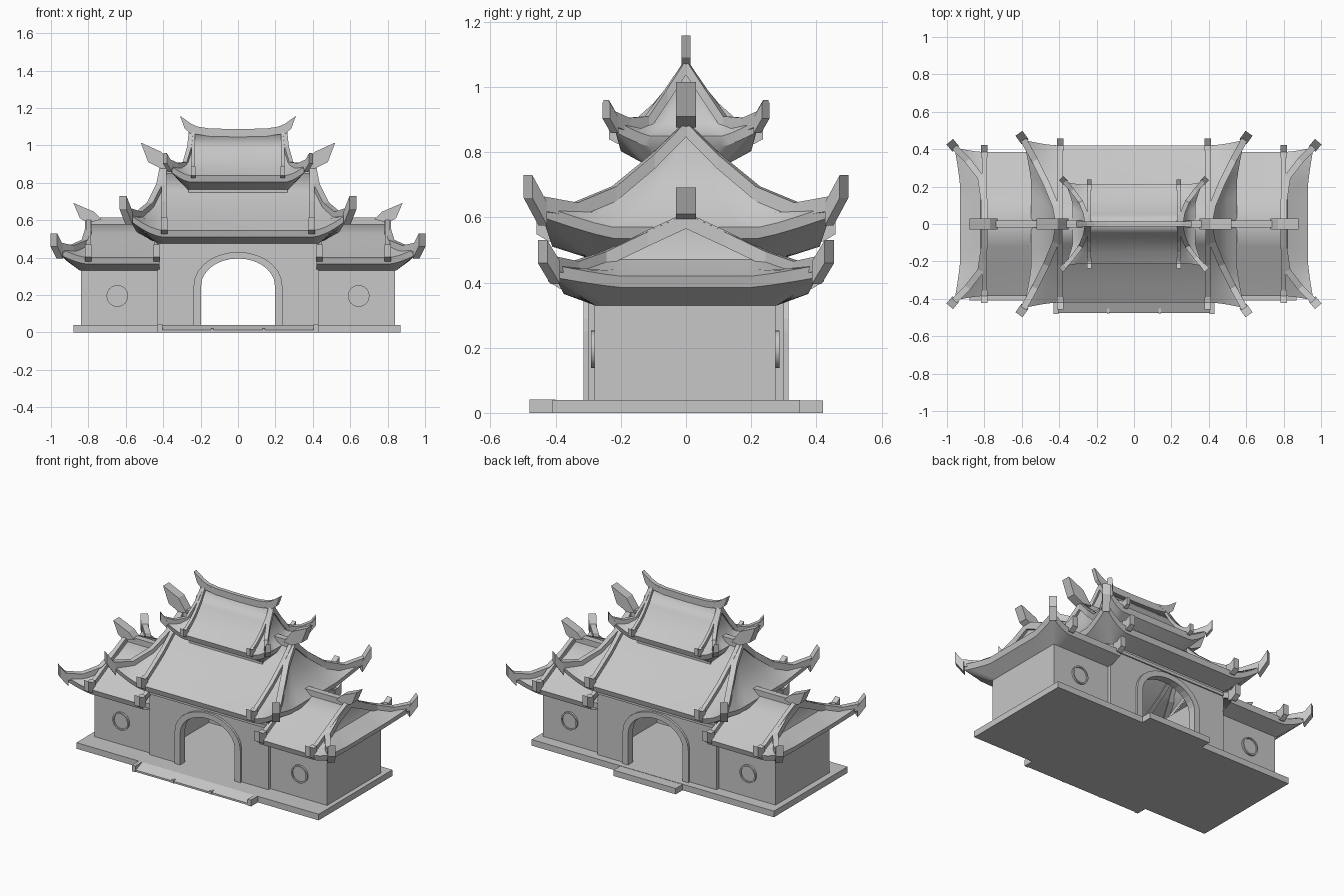
import bpy, bmesh, math
from mathutils import Vector

if "Cube" in bpy.data.objects:
    bpy.data.objects.remove(bpy.data.objects["Cube"], do_unlink=True)

GREY = (0.57, 0.57, 0.57, 1.0)
stone = bpy.data.materials.new("plain grey stone")
stone.use_nodes = True
stone.diffuse_color = GREY
stone.node_tree.nodes["Principled BSDF"].inputs["Base Color"].default_value = GREY


def finish(bm, name, mirror="", smooth=False):
    mesh = bpy.data.meshes.new(name)
    bm.to_mesh(mesh)
    bm.free()
    mesh.materials.append(stone)
    ob = bpy.data.objects.new(name, mesh)
    bpy.context.collection.objects.link(ob)
    if smooth:
        bpy.ops.object.select_all(action="DESELECT")
        ob.select_set(True)
        bpy.context.view_layer.objects.active = ob
        bpy.ops.object.shade_smooth_by_angle(angle=math.radians(30))
    if mirror:
        mod = ob.modifiers.new("mirror", "MIRROR")
        mod.use_axis = ["X" in mirror, "Y" in mirror, False]
    return ob


def box(name, x, y, z, mirror=""):
    bm = bmesh.new()
    for v in bmesh.ops.create_cube(bm, size=1)["verts"]:
        v.co = [lo + (c + 0.5) * (hi - lo) for c, (lo, hi) in zip(v.co, (x, y, z))]
    return finish(bm, name, mirror)


def prism(name, outline, y0, y1, mirror=""):
    """Extrude an xz outline along y."""
    bm = bmesh.new()
    face = bm.faces.new([bm.verts.new((x, y0, z)) for x, z in outline])
    out = bmesh.ops.extrude_face_region(bm, geom=[face])
    for v in out["geom"]:
        if isinstance(v, bmesh.types.BMVert):
            v.co.y = y1
    bmesh.ops.recalc_face_normals(bm, faces=bm.faces)
    return finish(bm, name, mirror)


def beam(name, path, width, lo, hi, mirror):
    """Sweep an upright rectangular section along a path."""
    bm = bmesh.new()
    pts = [Vector(p) for p in path]
    rings = []
    for i, p in enumerate(pts):
        d = pts[min(i + 1, len(pts) - 1)] - pts[max(i - 1, 0)]
        side = Vector((-d.y, d.x, 0)).normalized() * width / 2
        rings.append([bm.verts.new(p + side * s + Vector((0, 0, h)))
                      for s, h in ((-1, lo), (1, lo), (1, hi), (-1, hi))])
    for a, b in zip(rings, rings[1:]):
        for k in range(4):
            bm.faces.new((a[k], a[k - 1], b[k - 1], b[k]))
    bm.faces.new(rings[0])
    bm.faces.new(rings[-1])
    bmesh.ops.recalc_face_normals(bm, faces=bm.faces)
    return finish(bm, name, mirror)


def grid(bm, rows):
    vs = [[bm.verts.new(p) for p in row] for row in rows]
    for a, b in zip(vs, vs[1:]):
        for k in range(len(a) - 1):
            bm.faces.new((a[k], a[k + 1], b[k + 1], b[k]))


def roof(name, x0, hip, mid, side, wall, tip, verges, block):
    """Hip-and-gable roof: one quarter is built, then mirrored both ways."""
    gable = hip[0][0]
    hips = [Vector(p) for p in hip]
    mids, sides = list(mid), list(side)
    # fascia and sloping soffit continue the same rows below the eave
    wx, wy, wz = wall
    hips += [hips[-1] - Vector((0.01, 0.01, 0.04)), Vector(wall)]
    mids += [(mids[-1][0] - 0.01, mids[-1][1] - 0.035), (wy, wz)]
    sides += [(sides[-1][0] - 0.01, sides[-1][1] - 0.035), (wx, wz)]
    front, end = [], []
    for h, (my, mz), (sx, sz) in zip(hips, mids, sides):
        g = min(gable, h.x)
        row = [Vector((x0, my, mz))]
        for k in range(7):
            w = k / 6
            row.append(Vector((g + (h.x - g) * w, my + (h.y - my) * w ** 1.6,
                               mz + (h.z - mz) * w ** 1.6)))
        front.append(row)
        # the end slope stays level in the middle and rises to the corner
        row = []
        for k in range(9):
            t = k / 8
            lift = max(0, 2 * t - 1) ** 1.2
            row.append(Vector((sx + (h.x - sx) * lift, h.y * t, sz + (h.z - sz) * lift)))
        end.append(row)
    bm = bmesh.new()
    grid(bm, front)
    grid(bm, end)
    bmesh.ops.remove_doubles(bm, verts=bm.verts, dist=0.0005)
    bmesh.ops.recalc_face_normals(bm, faces=bm.faces)
    core = Vector((x0, 0, wz + 0.05))
    if sum((f.calc_center_median() - core).dot(f.normal) * f.calc_area() for f in bm.faces) < 0:
        bmesh.ops.reverse_faces(bm, faces=bm.faces)
    finish(bm, name + "_roof", "XY", True)

    # corner ridges with upturned tips, and a thicker end on each
    beam(name + "_hip_ridge", list(hip) + [tip], 0.035 * block, -0.02, 0.025, "XY")
    out = Vector(tip) - hips[len(hip) - 1]
    beam(name + "_hip_tip", [hips[len(hip) - 1] - out * 0.3, Vector(tip)],
         0.046 * block, -0.045 * block, 0.025 * block, "XY")
    # ridges running down the front and back slopes, each with a tilted end block
    ey, ez = mid[-1]
    for gx in verges:
        beam(name + "_slope_ridge", [(gx, y, z) for y, z in mid], 0.026 * block, -0.01, 0.03, "XY")
        beam(name + "_slope_ridge_end", [(gx, ey - 0.03, ez + 0.01), (gx, ey, ez + 0.005),
                                         (gx, ey + 0.038 * block, ez + 0.028 * block)],
             0.036 * block, -0.025 * block, 0.042 * block, "XY")


# roofs from the largest to the smallest
roof("main", 0,
     [(0.40, 0, 0.87), (0.42, 0.10, 0.77), (0.47, 0.22, 0.67), (0.53, 0.34, 0.62), (0.59, 0.45, 0.64)],
     [(0, 0.87), (0.11, 0.76), (0.22, 0.67), (0.33, 0.6), (0.42, 0.545)],
     [(0.40, 0.87), (0.41, 0.78), (0.45, 0.68), (0.50, 0.61), (0.55, 0.57)],
     (0.43, 0.30, 0.475), (0.615, 0.485, 0.705), [0.395], 1)
roof("wing", 0.42,
     [(0.80, 0, 0.585), (0.80, 0.12, 0.53), (0.82, 0.25, 0.47), (0.89, 0.34, 0.44), (0.96, 0.41, 0.455)],
     [(0, 0.585), (0.12, 0.53), (0.22, 0.48), (0.31, 0.435), (0.385, 0.40)],
     [(0.80, 0.585), (0.80, 0.53), (0.82, 0.47), (0.88, 0.44), (0.93, 0.42)],
     (0.845, 0.28, 0.33), (0.985, 0.44, 0.505), [0.435, 0.80], 1)
roof("upper", 0,
     [(0.25, 0, 1.06), (0.26, 0.06, 0.97), (0.285, 0.12, 0.885), (0.33, 0.18, 0.88), (0.37, 0.225, 0.90)],
     [(0, 1.06), (0.05, 0.98), (0.10, 0.92), (0.15, 0.875), (0.21, 0.838)],
     [(0.25, 1.06), (0.255, 0.97), (0.27, 0.9), (0.30, 0.865), (0.33, 0.85)],
     (0.27, 0.13, 0.765), (0.39, 0.245, 0.935), [0.24], 0.7)

# crest ridges and their flared end ornaments
beam("main_crest", [(0, 0, 0.87), (0.41, 0, 0.87)], 0.04, -0.02, 0.025, "X")
beam("wing_crest", [(0.42, 0, 0.585), (0.81, 0, 0.585)], 0.04, -0.02, 0.028, "X")
beam("upper_crest", [(0, 0, 1.06), (0.15, 0, 1.063), (0.26, 0, 1.08)], 0.026, -0.015, 0.027, "X")
prism("main_ornament", [(0.35, 0.88), (0.41, 0.965), (0.52, 1.015), (0.48, 0.91), (0.41, 0.875)],
      -0.03, 0.03, "X")
prism("wing_ornament", [(0.73, 0.605), (0.77, 0.645), (0.88, 0.692), (0.845, 0.61), (0.80, 0.585)],
      -0.03, 0.03, "X")
prism("upper_ornament", [(0.18, 1.085), (0.25, 1.115), (0.31, 1.158), (0.285, 1.09), (0.25, 1.06)],
      -0.014, 0.014, "X")


# hollow gatehouse: an arched wall at front and back, joined by side walls
def arch(rx, top, n=14):
    spring = 0.25
    curve = [(rx * math.cos(math.pi * k / n), spring + (top - spring) * math.sin(math.pi * k / n))
             for k in range(n + 1)]
    return [(rx, 0.04)] + curve + [(-rx, 0.04)]


inner, outer = arch(0.197, 0.395), arch(0.237, 0.43)
opening = [(-0.43, 0.04), (-0.43, 0.5), (0.43, 0.5), (0.43, 0.04)] + inner
for label, out in (("front", -1), ("back", 1)):
    prism(label + "_gate_wall", opening, out * 0.27, out * 0.30)
    prism(label + "_arch_frame", outer + inner[::-1], out * 0.265, out * 0.315)
    prism(label + "_lintel", [(-0.432, 0.44), (0.432, 0.44), (0.432, 0.46), (-0.432, 0.46)],
          out * 0.29, out * 0.308)
box("gate_side_wall", (0.40, 0.43), (-0.285, 0.285), (0.04, 0.5), "X")
box("upper_storey", (-0.265, 0.265), (-0.125, 0.125), (0.68, 0.85))

# side wings with round windows
box("wing_walls", (0.42, 0.84), (-0.28, 0.275), (0.04, 0.36), "X")
for label, y, out in (("front", -0.28, -1), ("back", 0.275, 1)):
    bm = bmesh.new()
    n = 24
    rings = [[Vector((0.645 + r * math.cos(math.tau * k / n), y + out * d,
                      0.195 + r * math.sin(math.tau * k / n))) for k in range(n + 1)]
             for r, d in ((0.058, 0), (0.058, 0.012), (0.049, 0.012), (0.049, 0.004), (0.001, 0.004))]
    grid(bm, rings)
    bmesh.ops.remove_doubles(bm, verts=bm.verts, dist=0.0001)
    bmesh.ops.recalc_face_normals(bm, faces=bm.faces)
    if sum(f.normal.y * f.calc_area() for f in bm.faces) * out < 0:
        bmesh.ops.reverse_faces(bm, faces=bm.faces)
    finish(bm, label + "_round_window", "X", True)

# plinth with front ramp, cheek blocks and back step
box("plinth", (-0.88, 0.87), (-0.41, 0.35), (0, 0.04))
ramp = box("front_ramp", (-0.42, 0.42), (-0.475, -0.41), (0, 0.04))
for v in ramp.data.vertices:
    if v.co.y < -0.45 and v.co.z > 0.02:
        v.co.z = 0.012
box("ramp_cheek", (0.405, 0.43), (-0.48, -0.40), (0, 0.041), "X")
box("ramp_divider", (0.13, 0.145), (-0.478, -0.43), (0, 0.022), "X")
box("back_step", (-0.22, 0.23), (0.35, 0.42), (0, 0.038))
